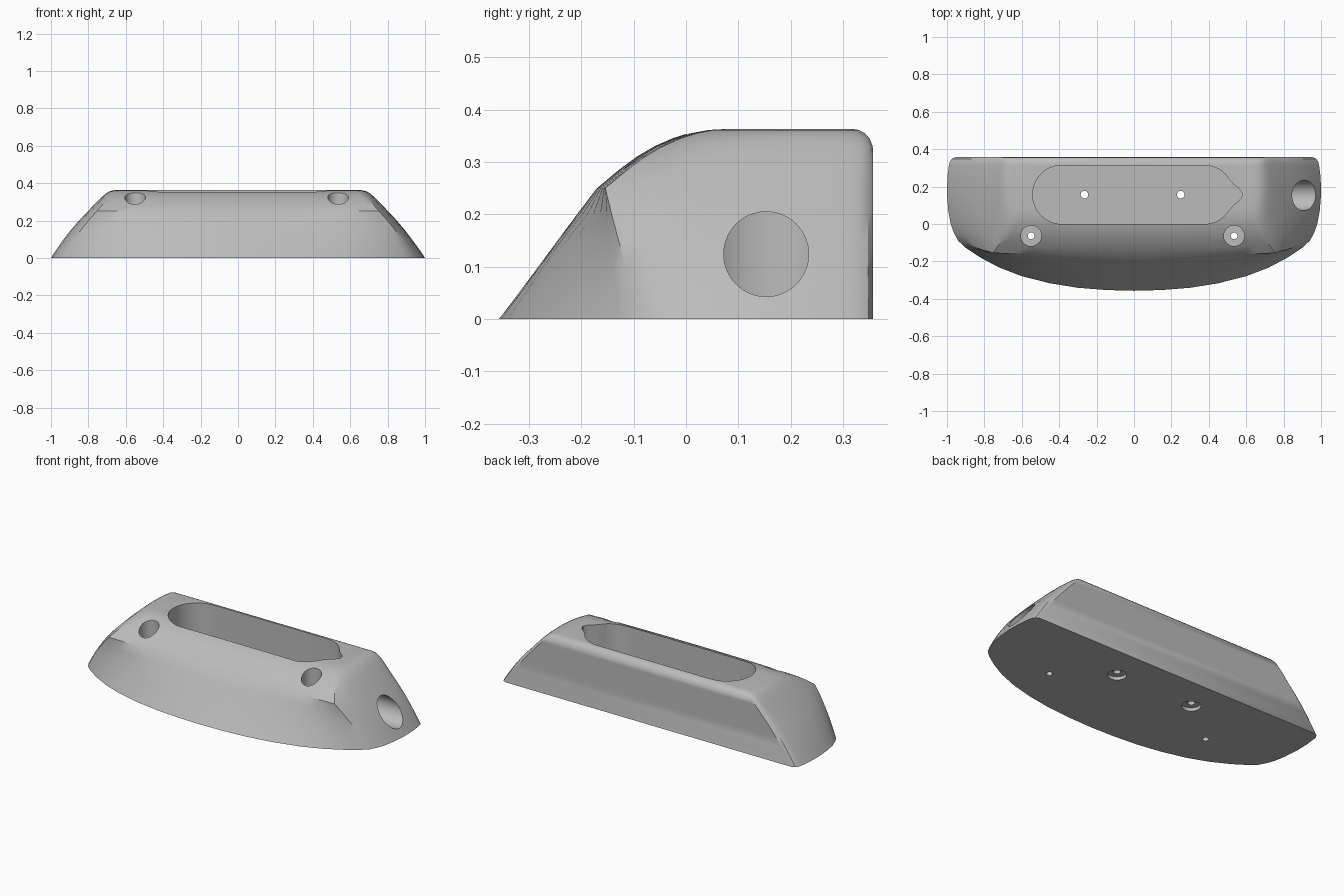
import bpy, bmesh, math

cube = bpy.data.objects.get("Cube")
if cube:
    bpy.data.objects.remove(cube)

grey = bpy.data.materials.new("plain grey")
grey.use_nodes = True
colour = (0.5, 0.5, 0.5, 1)
grey.diffuse_color = colour
grey.node_tree.nodes["Principled BSDF"].inputs["Base Color"].default_value = colour


def loft(name, rings):
    """Skin a stack of closed rings and cap both ends."""
    bm = bmesh.new()
    loops = [[bm.verts.new(p) for p in ring] for ring in rings]
    n = len(loops[0])
    for a, b in zip(loops, loops[1:]):
        for i in range(n):
            j = (i + 1) % n
            bm.faces.new((a[i], a[j], b[j], b[i]))
    bm.faces.new(loops[0][::-1])
    bm.faces.new(loops[-1])
    bmesh.ops.recalc_face_normals(bm, faces=bm.faces)
    mesh = bpy.data.meshes.new(name)
    bm.to_mesh(mesh)
    bm.free()
    mesh.materials.append(grey)
    obj = bpy.data.objects.new(name, mesh)
    bpy.context.collection.objects.link(obj)
    return obj


def prism(name, outline, low, high):
    return loft(name, [[(x, y, z) for x, y in outline] for z in (low, high)])


def circle(cx, cy, r, n=48):
    return [(cx + r * math.cos(2 * math.pi * i / n), cy + r * math.sin(2 * math.pi * i / n))
            for i in range(n)]


# Body: bowed footprint that straightens towards the flat top
BACK, FRONT, TOP, ROUND = 0.357, -0.357, 0.363, 0.04
front_arc = [(0, 0), (0.15, 0.004), (0.3, 0.016), (0.45, 0.04), (0.6, 0.078), (0.72, 0.124),
             (0.82, 0.177), (0.9, 0.23), (0.94, 0.267)]
end_curve = [(0.962, 0.09), (0.98, 0.2), (0.993, 0.36), (1, 0.55), (0.998, 0.75), (0.99, 0.9),
             (0.985, 0.945), (0.975, 0.98), (0.955, 1)]
# height, half width, front edge
stations = [(0, 1, FRONT), (0.05, 0.967, -0.319), (0.1, 0.932, -0.282), (0.15, 0.893, -0.245),
            (0.2, 0.85, -0.208), (0.25, 0.802, -0.17), (0.285, 0.77, -0.128),
            (0.31, 0.745, -0.094), (0.33, 0.724, -0.06), (0.345, 0.706, -0.026),
            (0.355, 0.69, 0.005), (0.361, 0.672, 0.036), (TOP, 0.65, 0.07)]


def body_ring(z, half, front):
    bow = max(0.06, 1 - z / 0.25 * 0.94)
    rise = max(0, z - (TOP - ROUND))
    back = BACK - ROUND + math.sqrt(max(0, ROUND ** 2 - rise ** 2))
    corner = front + front_arc[-1][1] * bow
    side = [(x * half, front + d * bow) for x, d in front_arc]
    side += [(x * half, corner + (back - corner) * t) for x, t in end_curve]
    left = [(-x, y) for x, y in side[:0:-1]]
    return [(x, y, z) for x, y in side + left]


body = loft("body", [body_ring(*s) for s in stations])

# Long pocket with a pointed cable notch at one end
MID, R = 0.157, 0.157
pocket = []
for i in range(25):
    a = math.pi / 2 + math.pi * i / 24
    pocket.append((-0.385 + R * math.cos(a), MID + R * math.sin(a)))
for i in range(10):
    a = -math.pi / 2 + math.radians(57) * i / 9
    pocket.append((0.375 + R * math.cos(a), MID + R * math.sin(a)))
notch = [(0.53, -0.058), (0.56, -0.033), (0.574, -0.016), (0.58, 0)]
pocket += [(x, MID + d) for x, d in notch]
right = [p for p in pocket[25:-1]]
pocket += [(x, 2 * MID - y) for x, y in right[::-1]]
cutters = [prism("pocket_cutter", pocket, 0.04, 0.6)]

# Cable hole through the right-hand end wall
ring = circle(0.153, 0.124, 0.081, 64)
cutters.append(loft("cable_hole_cutter", [[(x, y, z) for y, z in ring] for x in (0.45, 1.2)]))

# Screw recesses on the front shoulder, and pocket floor holes countersunk below
for x in (-0.55, 0.535):
    cutters.append(prism("recess_cutter", circle(x, -0.063, 0.055), 0.1, 0.6))
    cutters.append(prism("screw_hole_cutter", circle(x, -0.063, 0.018, 24), -0.1, 0.2))
for x in (-0.265, 0.25):
    cutters.append(prism("floor_hole_cutter", circle(x, MID, 0.02, 24), -0.1, 0.1))
    cutters.append(prism("countersink_cutter", circle(x, MID, 0.052), -0.1, 0.02))

bpy.context.view_layer.objects.active = body
for cutter in cutters:
    cutter.hide_render = True
    mod = body.modifiers.new(cutter.name, "BOOLEAN")
    mod.operation = "DIFFERENCE"
    mod.solver = "EXACT"
    mod.object = cutter
    bpy.ops.object.modifier_apply(modifier=mod.name)
    bpy.data.objects.remove(cutter)

bpy.ops.object.select_all(action="DESELECT")
body.select_set(True)
bpy.ops.object.shade_smooth_by_angle(angle=math.radians(32))
